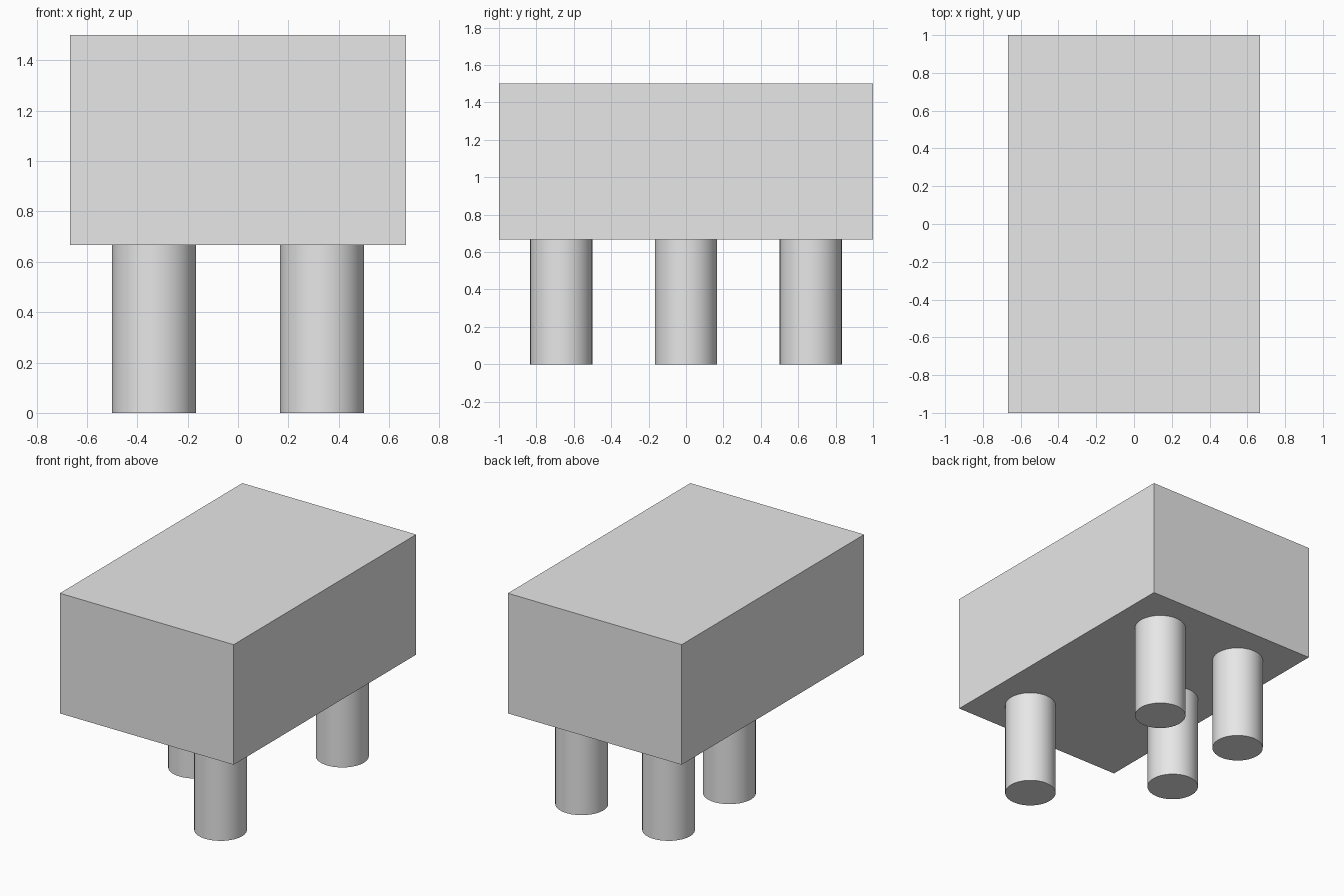
import bpy
import math

cube = bpy.data.objects.get("Cube")
if cube:
    bpy.data.objects.remove(cube, do_unlink=True)

UNIT = 1 / 3          # layout module
LEG_HEIGHT = 2 * UNIT
BODY_TOP = 1.5

# Single light grey material
grey = bpy.data.materials.new("light_grey")
grey.use_nodes = True
colour = (0.8, 0.8, 0.8, 1)
grey.diffuse_color = colour
grey.node_tree.nodes["Principled BSDF"].inputs["Base Color"].default_value = colour


def finish(name):
    obj = bpy.context.object
    obj.name = obj.data.name = name
    obj.data.materials.append(grey)
    return obj


# Rectangular body
body_height = BODY_TOP - LEG_HEIGHT
bpy.ops.mesh.primitive_cube_add(size=1, location=(0, 0, LEG_HEIGHT + body_height / 2))
bpy.context.object.scale = (4 * UNIT, 2, body_height)
bpy.ops.object.transform_apply(location=False, rotation=False, scale=True)
finish("body")

# Four round legs, placed unevenly under the body
legs = {
    "front_left_leg": (1, -2),
    "back_left_leg": (1, 2),
    "middle_right_leg": (-1, 0),
    "back_right_leg": (-1, 2),
}
for name, (x, y) in legs.items():
    bpy.ops.mesh.primitive_cylinder_add(
        vertices=32, radius=UNIT / 2, depth=LEG_HEIGHT,
        location=(x * UNIT, y * UNIT, LEG_HEIGHT / 2))
    finish(name)
    bpy.ops.object.shade_smooth_by_angle(angle=math.radians(30))
